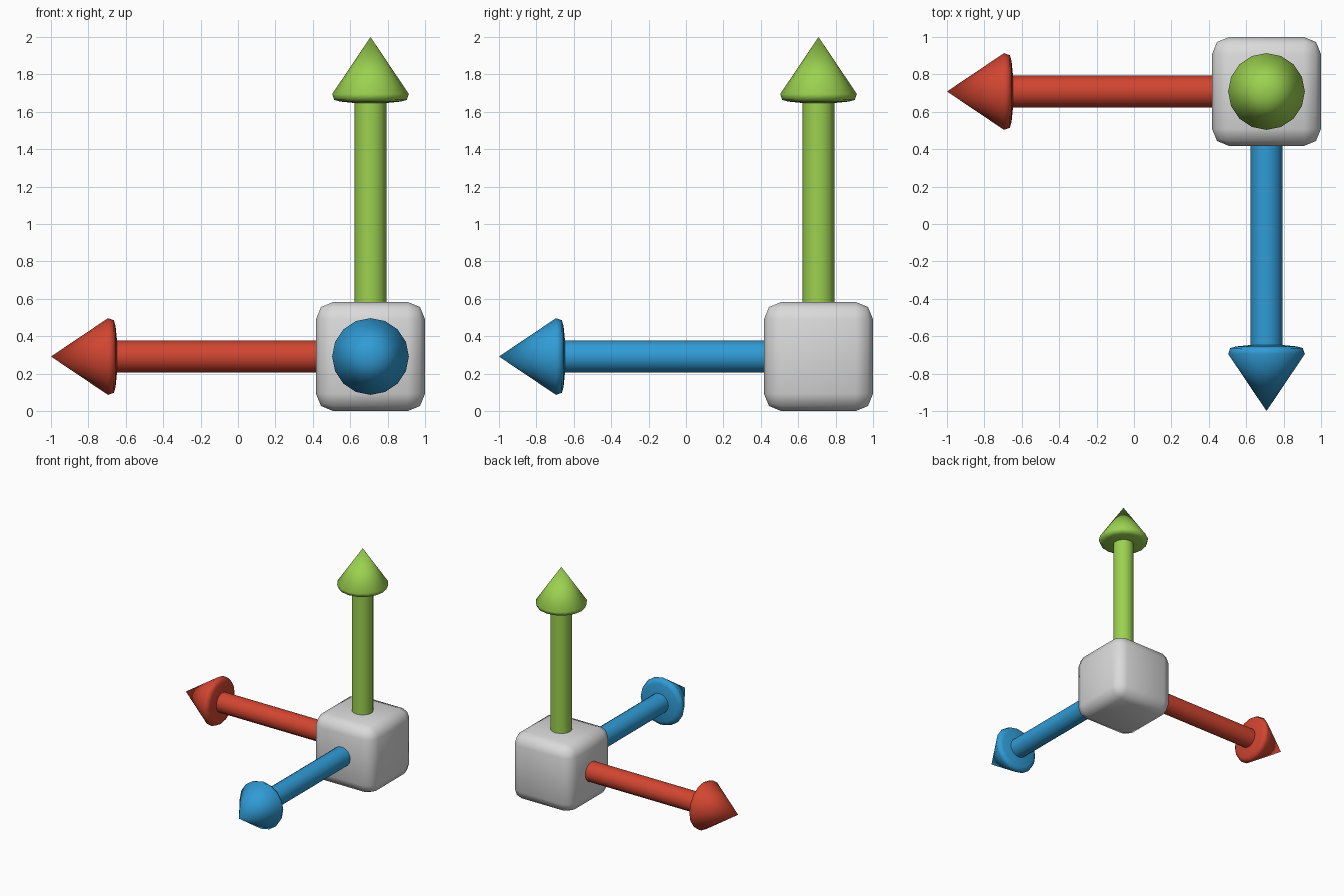
import bpy, bmesh, math
from mathutils import Vector

if "Cube" in bpy.data.objects:
    bpy.data.objects.remove(bpy.data.objects["Cube"])

HALF = 0.2915                                   # half the cube's side
CENTRE = Vector((1 - HALF, 1 - HALF, HALF))
LENGTH = 2 - HALF                               # cube centre to arrow tip


def material(name, rgb):
    m = bpy.data.materials.new(name)
    m.diffuse_color = (*rgb, 1)
    m.use_nodes = True
    m.node_tree.nodes["Principled BSDF"].inputs["Base Color"].default_value = m.diffuse_color
    return m


def finish(name, bm, mat, sharp):
    bmesh.ops.recalc_face_normals(bm, faces=bm.faces)
    me = bpy.data.meshes.new(name)
    bm.to_mesh(me)
    bm.free()
    me.materials.append(mat)
    ob = bpy.data.objects.new(name, me)
    bpy.context.collection.objects.link(ob)
    bpy.context.view_layer.objects.active = ob
    ob.select_set(True)
    bpy.ops.object.shade_smooth_by_angle(angle=math.radians(sharp))
    ob.select_set(False)
    return ob


def arrow(name, direction, mat, sides=16):
    # spin a (radius, distance) profile: shaft, rounded barb, cone tip
    profile = [(0, 0.2), (0.085, 0.2), (0.085, LENGTH - 0.353),
               (0.165, LENGTH - 0.345), (0.194, LENGTH - 0.336),
               (0.205, LENGTH - 0.305), (0, LENGTH)]
    bm = bmesh.new()
    vs = [bm.verts.new((r, 0, d)) for r, d in profile]
    es = [bm.edges.new(p) for p in zip(vs, vs[1:])]
    bmesh.ops.spin(bm, geom=vs + es, cent=(0, 0, 0), axis=(0, 0, 1),
                   angle=2 * math.pi, steps=sides, use_merge=True)
    bmesh.ops.remove_doubles(bm, verts=bm.verts, dist=1e-4)
    ob = finish(name, bm, mat, 60)
    ob.location = CENTRE
    ob.rotation_euler = Vector(direction).to_track_quat('Z', 'Y').to_euler()


# rounded cube at the origin of the axes
bm = bmesh.new()
bmesh.ops.create_cube(bm, size=2 * HALF)
bmesh.ops.bevel(bm, geom=bm.edges[:], offset=0.092, segments=2, profile=0.5,
                affect='EDGES')
cube = finish("centre_cube", bm, material("light grey", (0.7, 0.7, 0.7)), 60)
cube.location = CENTRE

# three axis arrows
arrow("red_arrow", (-1, 0, 0), material("red", (0.64, 0.06, 0.03)))
arrow("blue_arrow", (0, -1, 0), material("blue", (0.03, 0.33, 0.67)))
arrow("green_arrow", (0, 0, 1), material("green", (0.33, 0.64, 0.08)))
